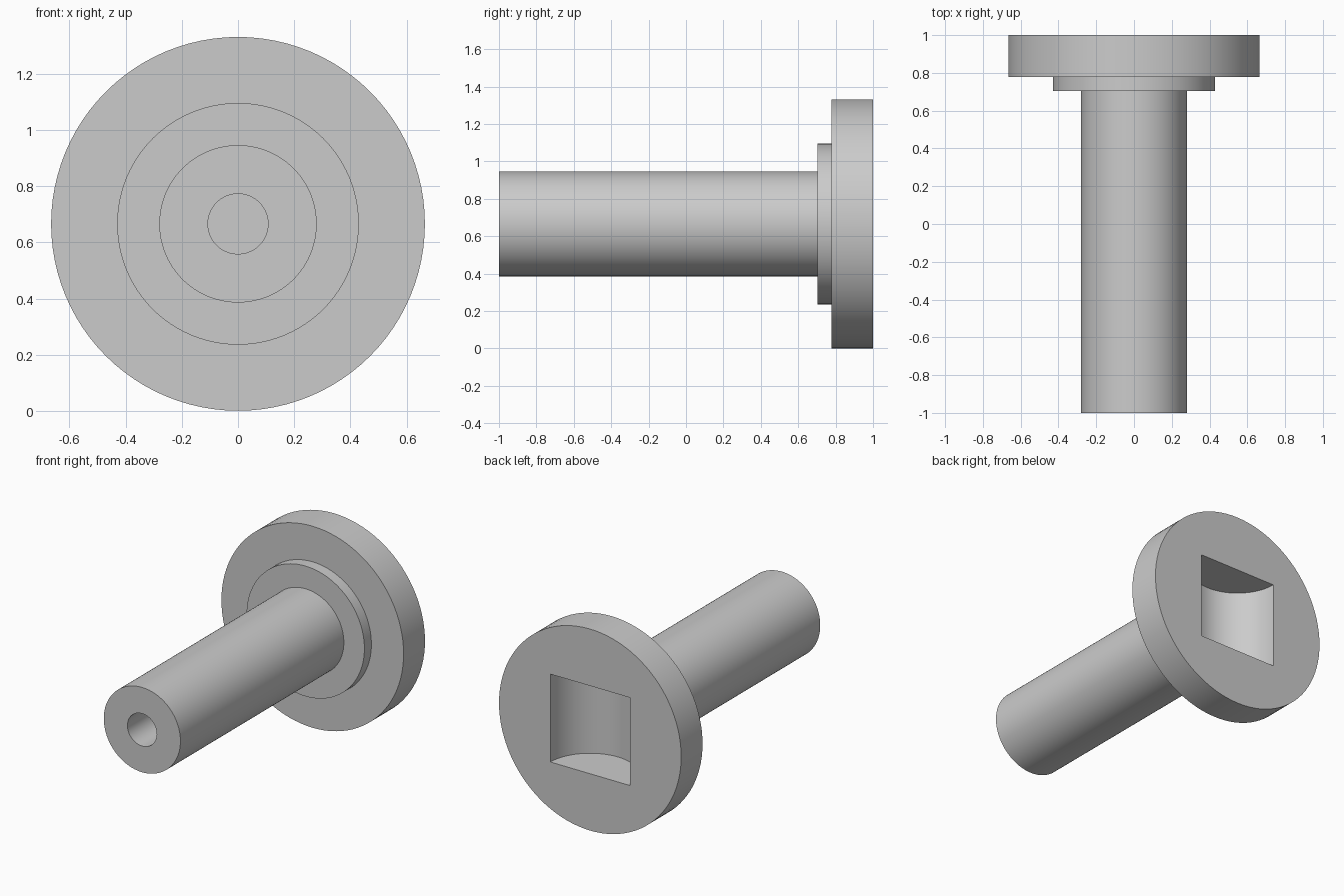
import bpy
import bmesh
import math
from mathutils import Vector, Matrix

if "Cube" in bpy.data.objects:
    bpy.data.objects.remove(bpy.data.objects["Cube"], do_unlink=True)

AXIS_Z = 0.666      # height of the turning axis
SEGMENTS = 96

# Plain grey metal
grey = bpy.data.materials.new("grey metal")
grey.use_nodes = True
colour = (0.6, 0.6, 0.6, 1)
grey.diffuse_color = colour
grey.node_tree.nodes["Principled BSDF"].inputs["Base Color"].default_value = colour


def add_object(name, bm):
    bmesh.ops.recalc_face_normals(bm, faces=bm.faces)
    mesh = bpy.data.meshes.new(name)
    bm.to_mesh(mesh)
    bm.free()
    obj = bpy.data.objects.new(name, mesh)
    bpy.context.collection.objects.link(obj)
    mesh.materials.append(grey)
    return obj


def turned(name, profile):
    """Spin (radius, y) points around the long axis and close both ends."""
    bm = bmesh.new()
    verts = [bm.verts.new((r, y, AXIS_Z)) for r, y in profile]
    edges = [bm.edges.new(pair) for pair in zip(verts, verts[1:])]
    bmesh.ops.spin(bm, geom=verts + edges, cent=Vector((0, 0, AXIS_Z)),
                   axis=Vector((0, 1, 0)), angle=math.tau, steps=SEGMENTS)
    bmesh.ops.remove_doubles(bm, verts=bm.verts, dist=0.0001)
    bmesh.ops.holes_fill(bm, edges=[e for e in bm.edges if e.is_boundary], sides=0)
    return add_object(name, bm)


# Flanged shaft: blind hole, shaft, shoulder and disc
shaft = turned("flanged_shaft", [
    (0.107, -0.4), (0.107, -1), (0.28, -1), (0.28, 0.704),
    (0.43, 0.704), (0.43, 0.777), (0.665, 0.777), (0.665, 1)])

# Half-round pocket in the back of the disc
bm = bmesh.new()
bmesh.ops.create_cone(bm, cap_ends=True, segments=SEGMENTS, radius1=0.29,
                      radius2=0.29, depth=0.58,
                      matrix=Matrix.Translation((0, 1, AXIS_Z)))
cutter = add_object("pocket_cutter", bm)
cutter.hide_render = True

cut = shaft.modifiers.new("pocket", "BOOLEAN")
cut.operation = "DIFFERENCE"
cut.solver = "EXACT"
cut.object = cutter

bpy.ops.object.select_all(action="DESELECT")
shaft.select_set(True)
bpy.context.view_layer.objects.active = shaft
bpy.ops.object.modifier_apply(modifier=cut.name)
bpy.data.objects.remove(cutter, do_unlink=True)
bpy.ops.object.shade_smooth_by_angle(angle=math.radians(30))
